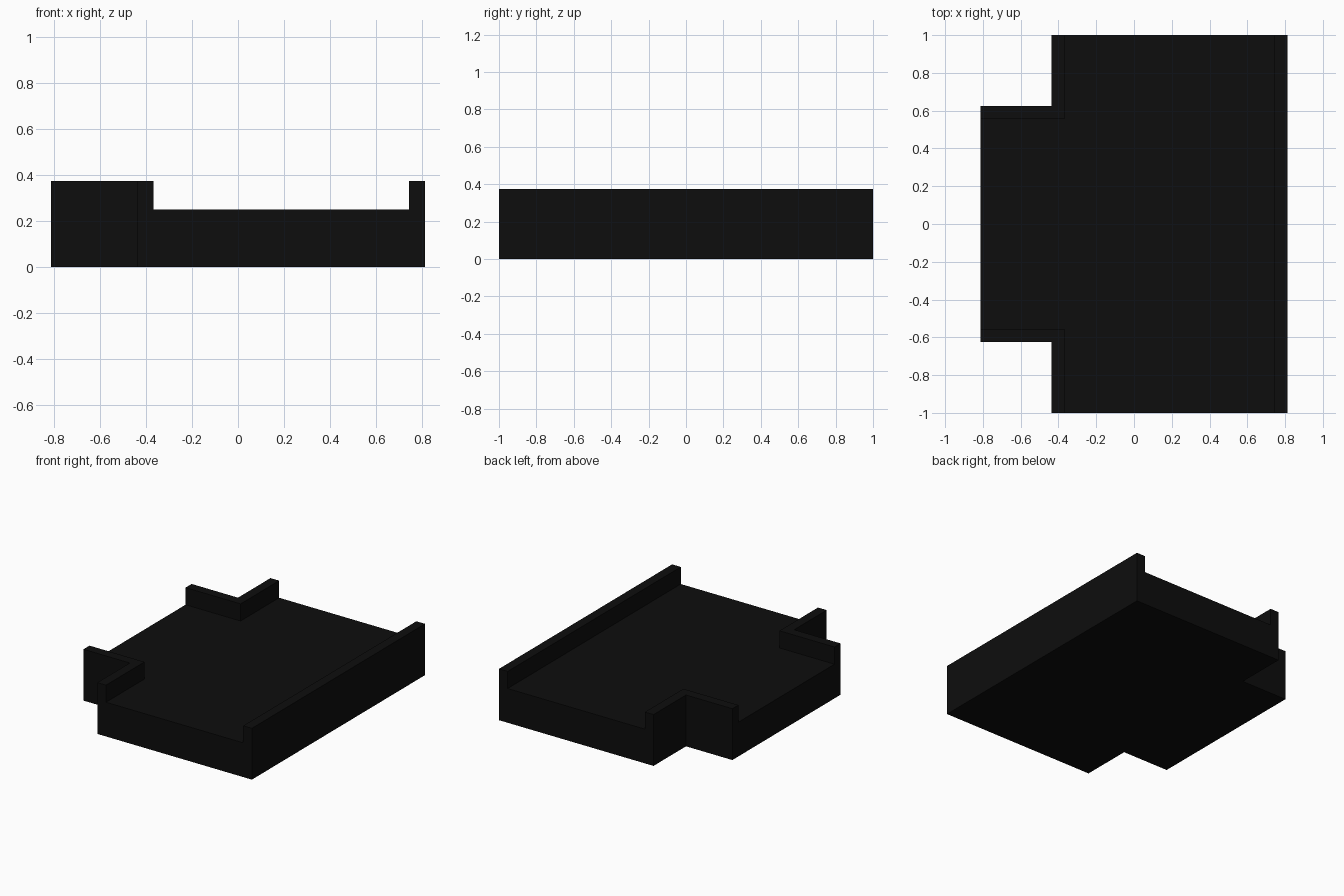
import bpy
import bmesh

cube = bpy.data.objects.get("Cube")
if cube:
    bpy.data.objects.remove(cube, do_unlink=True)

HALF_X, HALF_Y = 0.8125, 1.0        # outer extents
NOTCH_X, NOTCH_Y = -0.4375, 0.625   # inner corner of the cut-out corners
WALL = 0.07                         # kerb thickness
FLOOR_Z, TOP_Z = 0.25, 0.375

black = bpy.data.materials.new("matte black")
black.use_nodes = True
colour = (0.004, 0.004, 0.004, 1)
black.diffuse_color = colour
bsdf = next(n for n in black.node_tree.nodes if n.type == 'BSDF_PRINCIPLED')
bsdf.inputs["Base Color"].default_value = colour


def prism(name, outline, z0, z1):
    """Extrude a flat outline upward into a solid."""
    bm = bmesh.new()
    base = bm.faces.new([bm.verts.new((x, y, z0)) for x, y in outline])
    top = bmesh.ops.extrude_face_region(bm, geom=[base], use_keep_orig=True)
    verts = [v for v in top["geom"] if isinstance(v, bmesh.types.BMVert)]
    bmesh.ops.translate(bm, verts=verts, vec=(0, 0, z1 - z0))
    bmesh.ops.recalc_face_normals(bm, faces=bm.faces)
    mesh = bpy.data.meshes.new(name)
    bm.to_mesh(mesh)
    bm.free()
    mesh.materials.append(black)
    obj = bpy.data.objects.new(name, mesh)
    bpy.context.collection.objects.link(obj)
    return obj


# T-shaped floor slab with two corners cut out
front_half = [(-HALF_X, -NOTCH_Y), (NOTCH_X, -NOTCH_Y), (NOTCH_X, -HALF_Y), (HALF_X, -HALF_Y)]
back_half = [(x, -y) for x, y in reversed(front_half)]
prism("floor_slab", front_half + back_half, 0, FLOOR_Z)

# Long straight kerb on the closed side
inner = HALF_X - WALL
prism("long_kerb", [(inner, -HALF_Y), (HALF_X, -HALF_Y), (HALF_X, HALF_Y), (inner, HALF_Y)],
      FLOOR_Z, TOP_Z)

# L-shaped kerbs following the cut-out corners
in_x, in_y = NOTCH_X + WALL, NOTCH_Y - WALL
corner = [(-HALF_X, NOTCH_Y), (-HALF_X, in_y), (in_x, in_y),
          (in_x, HALF_Y), (NOTCH_X, HALF_Y), (NOTCH_X, NOTCH_Y)]
for name, side in (("back_corner_kerb", 1), ("front_corner_kerb", -1)):
    prism(name, [(x, side * y) for x, y in corner], FLOOR_Z, TOP_Z)
